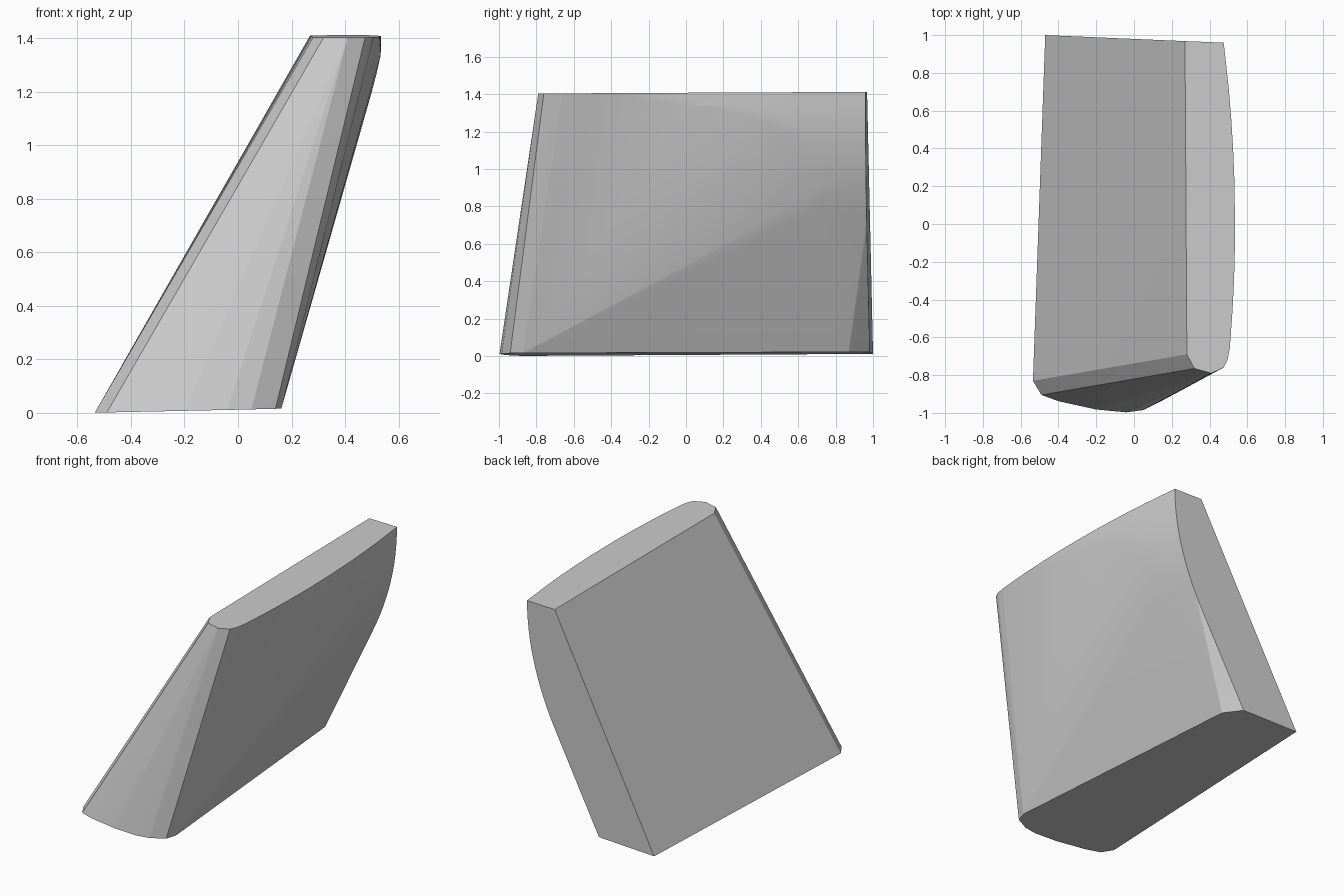
import bpy, bmesh, math

if "Cube" in bpy.data.objects:
    bpy.data.objects.remove(bpy.data.objects["Cube"])

# The block is one convex body: its outline points are wrapped in a hull.


def back_y(x):
    """The flat back face is slightly skewed."""
    return 1.0 - 0.043 * (x + 0.47)


def bottom(x, y):
    return (x, y, 0.017 + 0.022 * x + 0.005 * y)


def top(x, y):
    return (x, y, 1.405 + 0.005 * x + 0.005 * y)


# Bottom outline
pts = [bottom(x, y) for x, y in [
    (-0.47, 1.0), (-0.535, -0.83), (-0.49, -0.905), (-0.4, -0.938),
    (-0.2, -0.982), (-0.04, -0.997), (0.05, -0.985), (0.14, -0.94),
    (0.162, -0.87), (0.02, 0.87), (-0.06, back_y(-0.06))]]

# Top outline: inner edge and rounded front end
pts += [top(x, y) for x, y in [
    (0.27, back_y(0.27)), (0.28, -0.69), (0.32, -0.765),
    (0.41, -0.79), (0.475, -0.76), (0.495, -0.72)]]

# Top outline: shallow outer arc
N = 20
for i in range(N + 1):
    y = -0.66 + (0.96 + 0.66) * i / N
    pts.append(top(0.535 - 0.065 * y * y, y))

# Curved outer edge of the back face
for i in range(1, 15):
    t = 0.85 * i / 14
    x = 0.475 - 0.34 * t * t
    pts.append((x, back_y(x), 1.412 - t))

# Gentle bulge of the outer face towards the upper back
for i in range(1, 12):
    for j in range(0, 12):
        t, y = 0.07 * i, 0.08 * j
        x, z = 0.535 - 0.065 * y * y - 0.34 * t * t, 1.408 - t
        if x <= 0.165 + 0.285 * (z - 0.02):
            pts.append((x, y, z))

bm = bmesh.new()
for p in pts:
    bm.verts.new(p)
res = bmesh.ops.convex_hull(bm, input=bm.verts[:])
loose = [v for v in bm.verts if not v.link_faces]
bmesh.ops.delete(bm, geom=loose, context='VERTS')
# Merge the flat ends and sides into single faces
bmesh.ops.dissolve_limit(bm, angle_limit=math.radians(1.0),
                         verts=bm.verts[:], edges=bm.edges[:])
bmesh.ops.recalc_face_normals(bm, faces=bm.faces[:])
mesh = bpy.data.meshes.new("slanted_block")
bm.to_mesh(mesh)
bm.free()
obj = bpy.data.objects.new("slanted_block", mesh)
bpy.context.collection.objects.link(obj)

# Smooth only the gentle curvature, keep facets and edges crisp
bpy.context.view_layer.objects.active = obj
obj.select_set(True)
bpy.ops.object.shade_smooth_by_angle(angle=math.radians(6))
